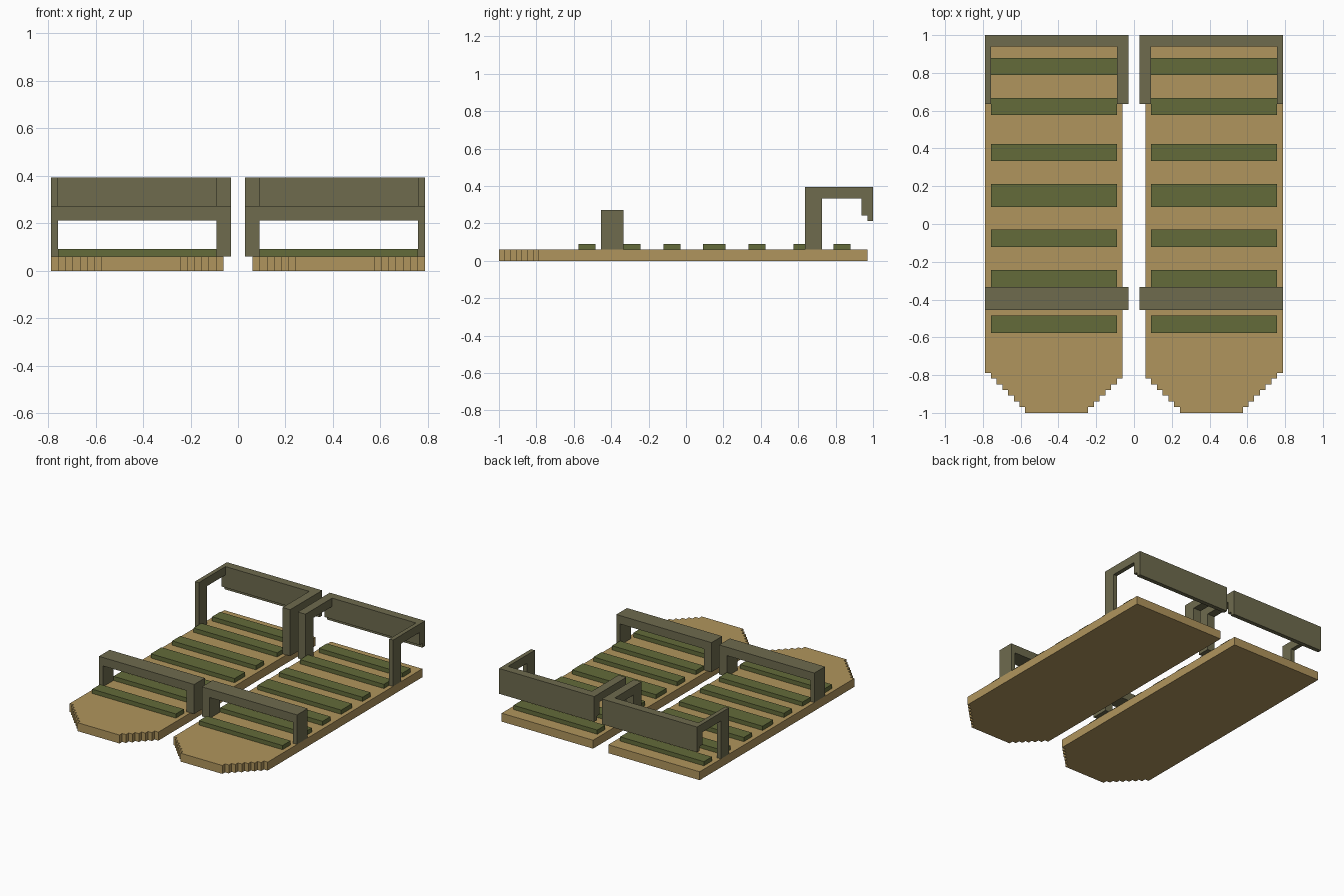
import bpy
import bmesh
from mathutils import Vector

cube = bpy.data.objects.get("Cube")
if cube:
    bpy.data.objects.remove(cube, do_unlink=True)

U = 2 / 66  # one block; all sizes below are in blocks


def material(name, rgb):
    mat = bpy.data.materials.new(name)
    mat.use_nodes = True
    mat.diffuse_color = (*rgb, 1)
    bsdf = next(n for n in mat.node_tree.nodes if n.type == 'BSDF_PRINCIPLED')
    bsdf.inputs["Base Color"].default_value = (*rgb, 1)
    bsdf.inputs["Roughness"].default_value = 0.9
    return mat


wood = material("tan wood", (0.434, 0.30, 0.109))
moss = material("moss green", (0.125, 0.147, 0.042))
leather = material("olive leather", (0.156, 0.147, 0.076))


def prism(bm, profile, axis, start, end):
    """Extrude a 2D profile along the given axis from start to end."""
    def place(p, d):
        co = list(p)
        co.insert(axis, d)
        return Vector(co) * U
    face = bm.faces.new([bm.verts.new(place(p, start)) for p in profile])
    moved = bmesh.ops.extrude_face_region(bm, geom=[face])["geom"]
    shift = Vector((0, 0, 0))
    shift[axis] = (end - start) * U
    bmesh.ops.translate(bm, vec=shift,
                        verts=[g for g in moved if isinstance(g, bmesh.types.BMVert)])


def rect(a0, a1, b0, b1):
    return [(a0, b0), (a1, b0), (a1, b1), (a0, b1)]


def mirrored_part(name, mat, prisms):
    """Build the left-hand part and mirror it to the right."""
    bm = bmesh.new()
    for p in prisms:
        prism(bm, *p)
    bmesh.ops.recalc_face_normals(bm, faces=bm.faces[:])
    mesh = bpy.data.meshes.new(name)
    bm.to_mesh(mesh)
    bm.free()
    mesh.materials.append(mat)
    obj = bpy.data.objects.new(name, mesh)
    bpy.context.collection.objects.link(obj)
    mirror = obj.modifiers.new("Mirror", 'MIRROR')
    mirror.use_mirror_merge = False
    return obj


# Sole boards with a stepped, tapering toe
inner, outer = [], []
for row in range(7):
    y = row - 33
    inner += [(8 - row, y), (8 - row, y + 1)]
    outer += [(19 + row, y), (19 + row, y + 1)]
outline = outer + [(26, -26), (26, 32), (2, 32)] + inner[-2::-1]
mirrored_part("sole_boards", wood, [(outline, 2, 0, 2)])

# Cross slats on top of the boards
slats = [(-19, -16), (-11, -8), (-4, -1), (3, 7), (11, 14), (19, 22), (26, 29)]
mirrored_part("cross_slats", moss,
              [(rect(3, 25, y0, y1), 2, 2, 3) for y0, y1 in slats])

# Front straps: an arch across each board
arch = [(1, 2), (3, 2), (3, 7), (25, 7), (25, 2), (26, 2), (26, 9), (1, 9)]
mirrored_part("front_straps", leather, [(arch, 1, -15, -11)])

# Heel straps: post and rail on each side, joined by a stepped back band
side = [(21, 2), (24, 2), (24, 11), (31, 11), (31, 8), (32, 8), (32, 7),
        (33, 7), (33, 13), (21, 13)]
band = [(31, 8), (32, 8), (32, 7), (33, 7), (33, 13), (31, 13)]
mirrored_part("heel_straps", leather,
              [(side, 0, 1, 3), (band, 0, 3, 25), (side, 0, 25, 26)])
